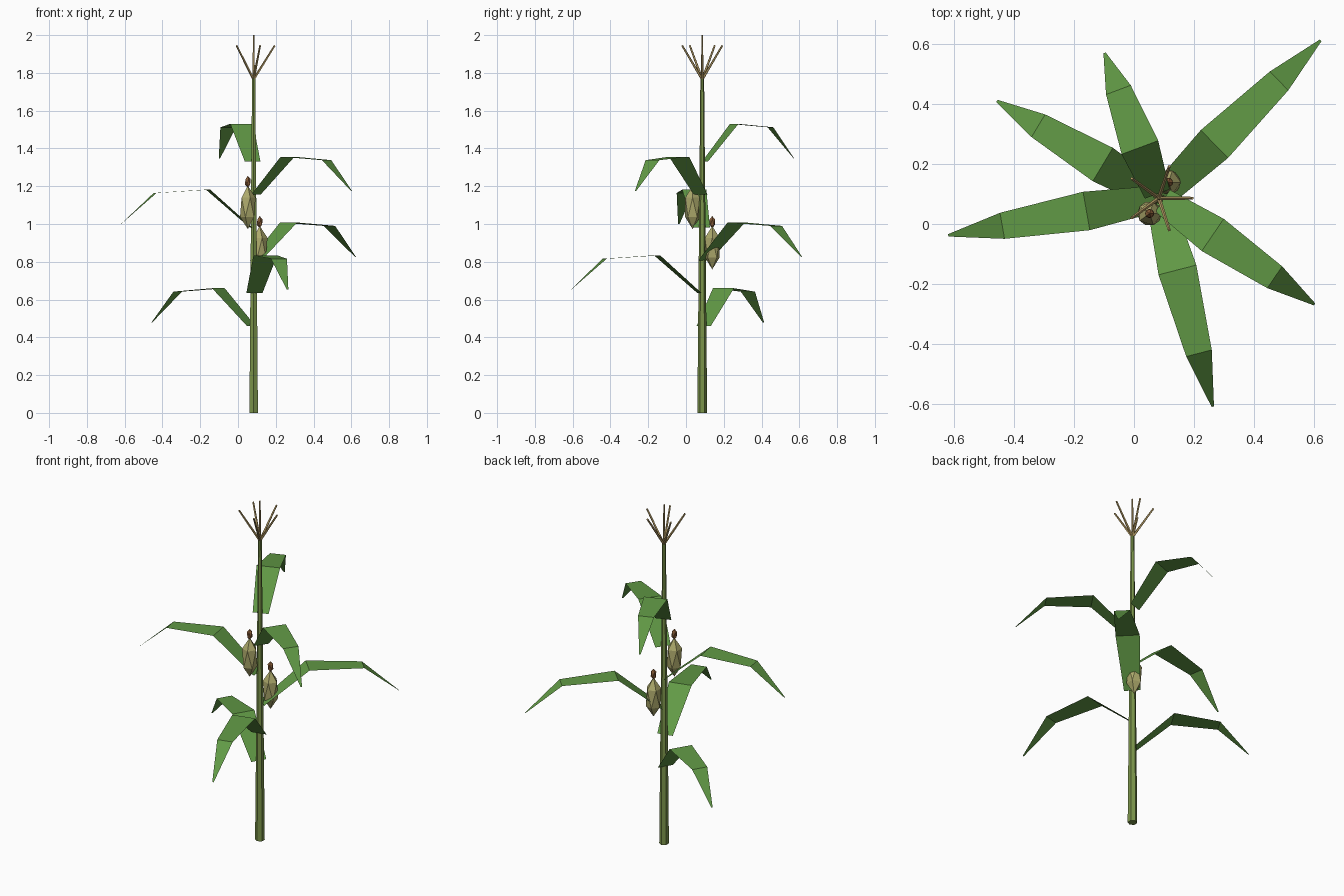
import bpy
from math import sin, cos, radians
from mathutils import Vector

if "Cube" in bpy.data.objects:
    bpy.data.objects.remove(bpy.data.objects["Cube"])

CX, CY = 0.083, 0.086      # stalk axis


def material(name, rgb):
    m = bpy.data.materials.new(name)
    m.diffuse_color = (*rgb, 1)
    m.use_nodes = True
    m.node_tree.nodes["Principled BSDF"].inputs["Base Color"].default_value = m.diffuse_color
    return m


STALK = material("stalk_green", (0.20, 0.30, 0.07))
LEAF = material("leaf_green", (0.12, 0.32, 0.06))
HUSK = material("husk", (0.42, 0.40, 0.15))
SILK = material("silk", (0.25, 0.11, 0.04))
TASSEL = material("tassel", (0.50, 0.36, 0.14))


def finish(name, mat):
    ob = bpy.context.object
    ob.name = name
    ob.data.materials.append(mat)
    return ob


def rod(name, a, b, r1, r2, sides, mat):
    """Tapered rod from a to b."""
    a, b = Vector(a), Vector(b)
    d = b - a
    bpy.ops.mesh.primitive_cone_add(vertices=sides, radius1=r1, radius2=r2,
                                    depth=d.length, location=(a + b) / 2)
    ob = finish(name, mat)
    if abs(d.x) + abs(d.y) > 1e-6:
        ob.rotation_euler = d.to_track_quat('Z', 'Y').to_euler()
    return ob


def blob(name, loc, r, half, mat):
    """Stretched low-poly ball."""
    bpy.ops.mesh.primitive_ico_sphere_add(subdivisions=1, radius=1, location=loc)
    ob = finish(name, mat)
    ob.scale = (r, r, half)
    return ob


def leaf(name, z, angle, reach):
    """Drooping strip: rises from the stalk, levels off, drops to a tip."""
    out = Vector((cos(radians(angle)), sin(radians(angle)), 0))
    side = Vector((-out.y, out.x, 0))
    start = 0.015
    verts = []
    for f, dz, w in ((0, 0, 0.088), (0.33, 0.2, 0.13),
                     (0.738, 0.182, 0.088), (1, 0.018, 0.008)):
        p = Vector((CX, CY, z + dz)) + out * (start + f * (reach - start))
        verts += [p - side * w / 2, p + side * w / 2]
    faces = [(i, i + 2, i + 3, i + 1) for i in (0, 2, 4)]
    me = bpy.data.meshes.new(name)
    me.from_pydata(verts, [], faces)
    ob = bpy.data.objects.new(name, me)
    bpy.context.collection.objects.link(ob)
    me.materials.append(LEAF)


# Stalk
rod("stalk", (CX, CY, 0), (CX, CY, 1.77), 0.026, 0.010, 6, STALK)

# Leaves spiralling up the stalk: angle, horizontal reach
for i, (ang, reach) in enumerate(((149, 0.63), (284.5, 0.718), (44.3, 0.753),
                                  (190, 0.713), (325.7, 0.628), (110.5, 0.517))):
    leaf(f"leaf_{i + 1}", 0.46 + 0.174 * i, ang, reach)

# Ears with silk tufts
for i, (x, y, z) in enumerate(((0.115, 0.139, 0.875), (0.052, 0.035, 1.088))):
    blob(f"ear_{i + 1}", (x, y, z), 0.046, 0.115, HUSK)
    blob(f"silk_{i + 1}", (x, y, z + 0.135), 0.017, 0.032, SILK)

# Tassel: centre spike and five splayed branches
rod("tassel_spike", (CX, CY, 1.76), (CX, CY, 2.0), 0.007, 0.004, 5, TASSEL)
for i in range(5):
    a = radians(72 * i)
    rod(f"tassel_branch_{i + 1}", (CX, CY, 1.765),
        (CX + 0.112 * cos(a), CY + 0.112 * sin(a), 1.945), 0.007, 0.005, 5, TASSEL)
